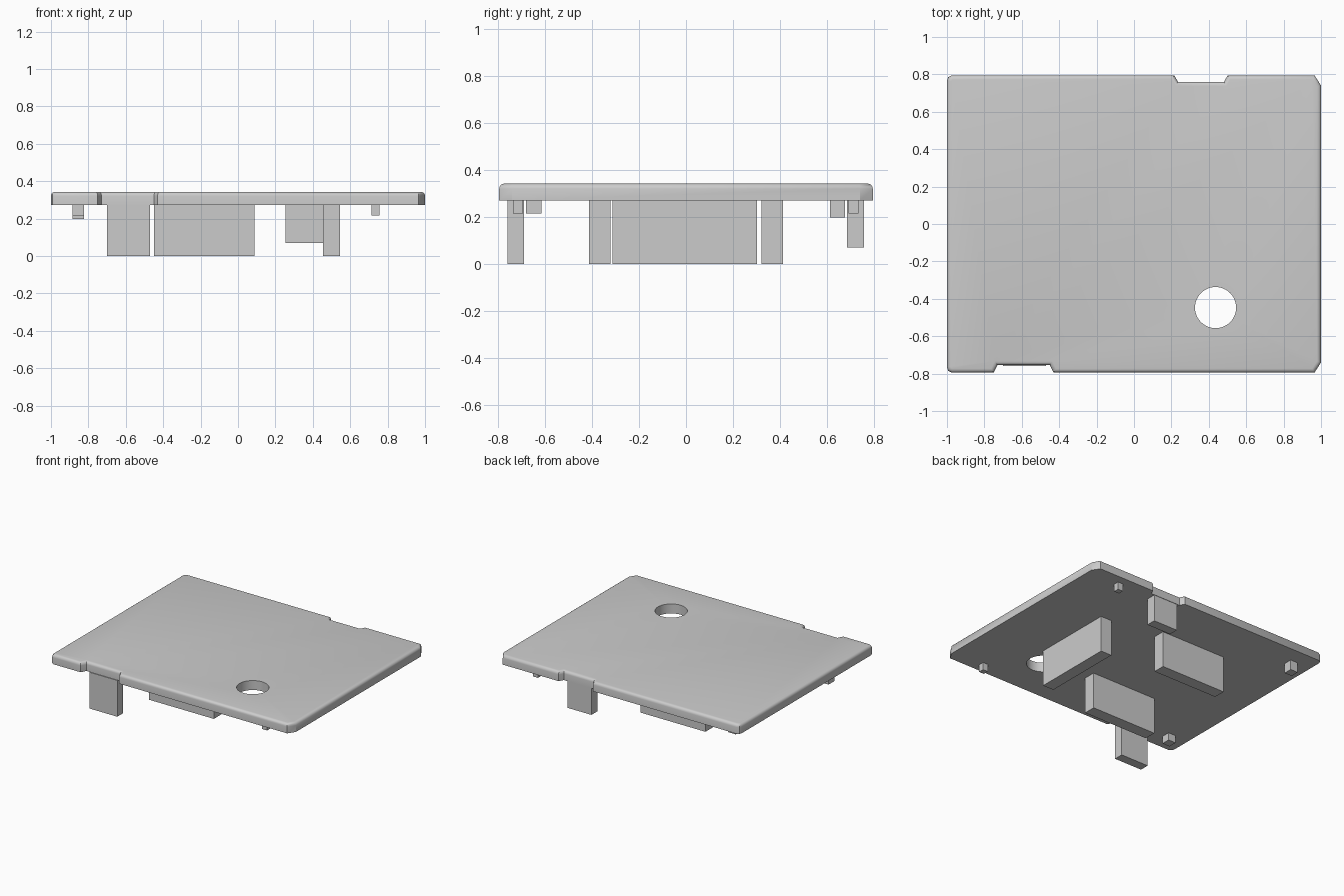
import bpy, bmesh
from math import radians

cube = bpy.data.objects.get("Cube")
if cube:
    bpy.data.objects.remove(cube, do_unlink=True)

grey = bpy.data.materials.new("plain grey")
grey.use_nodes = True
colour = (0.6, 0.6, 0.6, 1)
grey.diffuse_color = colour
grey.node_tree.nodes["Principled BSDF"].inputs["Base Color"].default_value = colour

BASE, TOP = 0.272, 0.343


def add_object(name, bm):
    mesh = bpy.data.meshes.new(name)
    bmesh.ops.recalc_face_normals(bm, faces=bm.faces)
    bm.to_mesh(mesh)
    bm.free()
    mesh.materials.append(grey)
    obj = bpy.data.objects.new(name, mesh)
    bpy.context.collection.objects.link(obj)
    return obj


def box(name, x0, x1, y0, y1, z0):
    """Block hanging from the underside of the plate."""
    bm = bmesh.new()
    bmesh.ops.create_cube(bm, size=1)
    low, high = (x0, y0, z0), (x1, y1, BASE)
    for v in bm.verts:
        v.co = [low[i] if v.co[i] < 0 else high[i] for i in range(3)]
    return add_object(name, bm)


# Plate outline with chamfered corners and a clip notch at front and back
outline = [
    (-0.975, -0.795), (-0.75, -0.795), (-0.73, -0.755), (-0.45, -0.755),
    (-0.43, -0.795), (0.965, -0.795), (1, -0.74),
    (1, 0.74), (0.965, 0.795), (0.5, 0.795), (0.482, 0.76),
    (0.235, 0.76), (0.215, 0.795), (-0.975, 0.795),
    (-0.993, 0.785), (-1, 0.765), (-1, -0.765), (-0.993, -0.785),
]
bm = bmesh.new()
face = bm.faces.new([bm.verts.new((x, y, BASE)) for x, y in outline])
bmesh.ops.extrude_face_region(bm, geom=[face])
for v in face.verts:
    v.co.z = BASE
bm.verts.ensure_lookup_table()
for v in bm.verts[len(outline):]:
    v.co.z = TOP
top_edges = [e for e in bm.edges if all(v.co.z > TOP - 0.001 for v in e.verts)]
bmesh.ops.bevel(bm, geom=top_edges, offset=0.022, segments=4, profile=0.5,
                affect='EDGES', clamp_overlap=True)
plate = add_object("cover_plate", bm)

# Round hole through the plate
bm = bmesh.new()
bmesh.ops.create_cone(bm, cap_ends=True, segments=48, radius1=0.11, radius2=0.11, depth=0.4)
cutter = add_object("hole_cutter", bm)
cutter.location = (0.436, -0.447, 0.3)
cutter.hide_render = True
cutter.hide_viewport = True
cut = plate.modifiers.new("hole", 'BOOLEAN')
cut.object = cutter
cut.operation = 'DIFFERENCE'
cut.solver = 'EXACT'

# Apply the cut, then drop the helper
bpy.context.view_layer.update()
cut_mesh = bpy.data.meshes.new_from_object(
    plate.evaluated_get(bpy.context.evaluated_depsgraph_get()))
plate.modifiers.clear()
plate.data = cut_mesh
bpy.data.objects.remove(cutter, do_unlink=True)
bpy.context.view_layer.objects.active = plate
plate.select_set(True)
bpy.ops.object.shade_smooth_by_angle(angle=radians(32))

# Retaining clips under the notches
box("front_clip", -0.70, -0.47, -0.76, -0.69, 0)
box("back_clip", 0.255, 0.455, 0.685, 0.757, 0.07)

# Support ribs
box("front_rib", -0.45, 0.088, -0.412, -0.322, 0)
box("back_rib", -0.45, 0.088, 0.322, 0.412, 0)
box("left_rib", 0.455, 0.545, -0.312, 0.302, 0)

# Corner pegs
box("front_right_peg", -0.886, -0.824, -0.68, -0.616, 0.216)
box("back_right_peg", -0.886, -0.824, 0.612, 0.676, 0.198)
box("front_left_peg", 0.715, 0.757, -0.736, -0.694, 0.216)
box("back_left_peg", 0.715, 0.757, 0.692, 0.734, 0.216)
